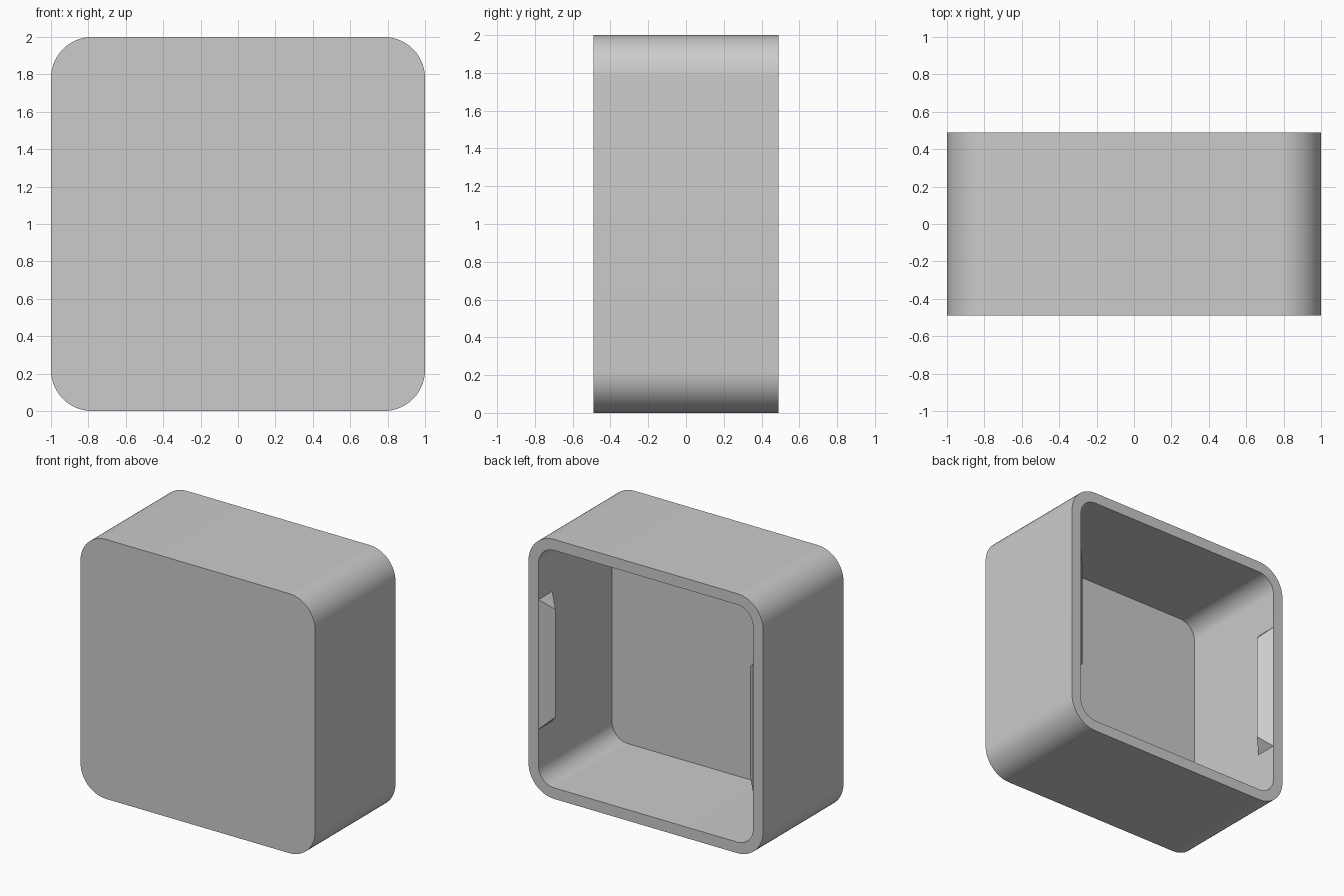
import bpy, bmesh
from math import cos, sin, pi, radians
from mathutils import Vector

HALF, DEPTH, WALL, RADIUS = 1.0, 0.49, 0.085, 0.22
ARC_STEPS = 14

old = bpy.data.objects.get("Cube")
if old:
    bpy.data.objects.remove(old, do_unlink=True)

grey = bpy.data.materials.new("light grey")
grey.use_nodes = True
grey.diffuse_color = (0.6, 0.6, 0.6, 1)
grey.node_tree.nodes["Principled BSDF"].inputs["Base Color"].default_value = grey.diffuse_color


def finish(bm, name):
    """Turn a bmesh into a grey object with smooth curves and sharp edges."""
    bmesh.ops.recalc_face_normals(bm, faces=bm.faces[:])
    mesh = bpy.data.meshes.new(name)
    bm.to_mesh(mesh)
    bm.free()
    mesh.materials.append(grey)
    obj = bpy.data.objects.new(name, mesh)
    bpy.context.collection.objects.link(obj)
    bpy.ops.object.select_all(action="DESELECT")
    obj.select_set(True)
    bpy.context.view_layer.objects.active = obj
    bpy.ops.object.shade_smooth_by_angle(angle=radians(30))
    return obj


def rounded_loop(bm, inset, y):
    """Ring of vertices around a rounded square, at depth y."""
    r = RADIUS - inset
    c = HALF - RADIUS
    ring = []
    for corner, (sx, sz) in enumerate(((1, 1), (-1, 1), (-1, -1), (1, -1))):
        for i in range(ARC_STEPS + 1):
            a = (corner + i / ARC_STEPS) * pi / 2
            ring.append(bm.verts.new((sx * c + r * cos(a), y, HALF + sz * c + r * sin(a))))
    return ring


# Open box: front panel, outer wall, rim, inner wall, inner floor
bm = bmesh.new()
rings = [rounded_loop(bm, 0, -DEPTH), rounded_loop(bm, 0, DEPTH),
         rounded_loop(bm, WALL, DEPTH), rounded_loop(bm, WALL, WALL - DEPTH)]
bm.faces.new(rings[0])
for a, b in zip(rings, rings[1:]):
    for i in range(len(a)):
        j = (i + 1) % len(a)
        bm.faces.new((a[i], a[j], b[j], b[i]))
bm.faces.new(rings[-1])
finish(bm, "box_shell")

# Wedge-shaped snap ridges with sloped ends, just inside the rim
RISE, LENGTH = 0.085, 1.0
for side, name in ((1, "left_snap_ridge"), (-1, "right_snap_ridge")):
    bm = bmesh.new()
    wall_x = HALF - WALL
    for end in (-1, 1):
        for x, y, z in ((wall_x, DEPTH, LENGTH / 2),
                        (wall_x, DEPTH - 2 * RISE, LENGTH / 2),
                        (wall_x - RISE, DEPTH - RISE, LENGTH / 2 - RISE)):
            bm.verts.new(Vector((side * x, y, HALF + end * z)))
    bmesh.ops.convex_hull(bm, input=bm.verts[:])
    finish(bm, name)
